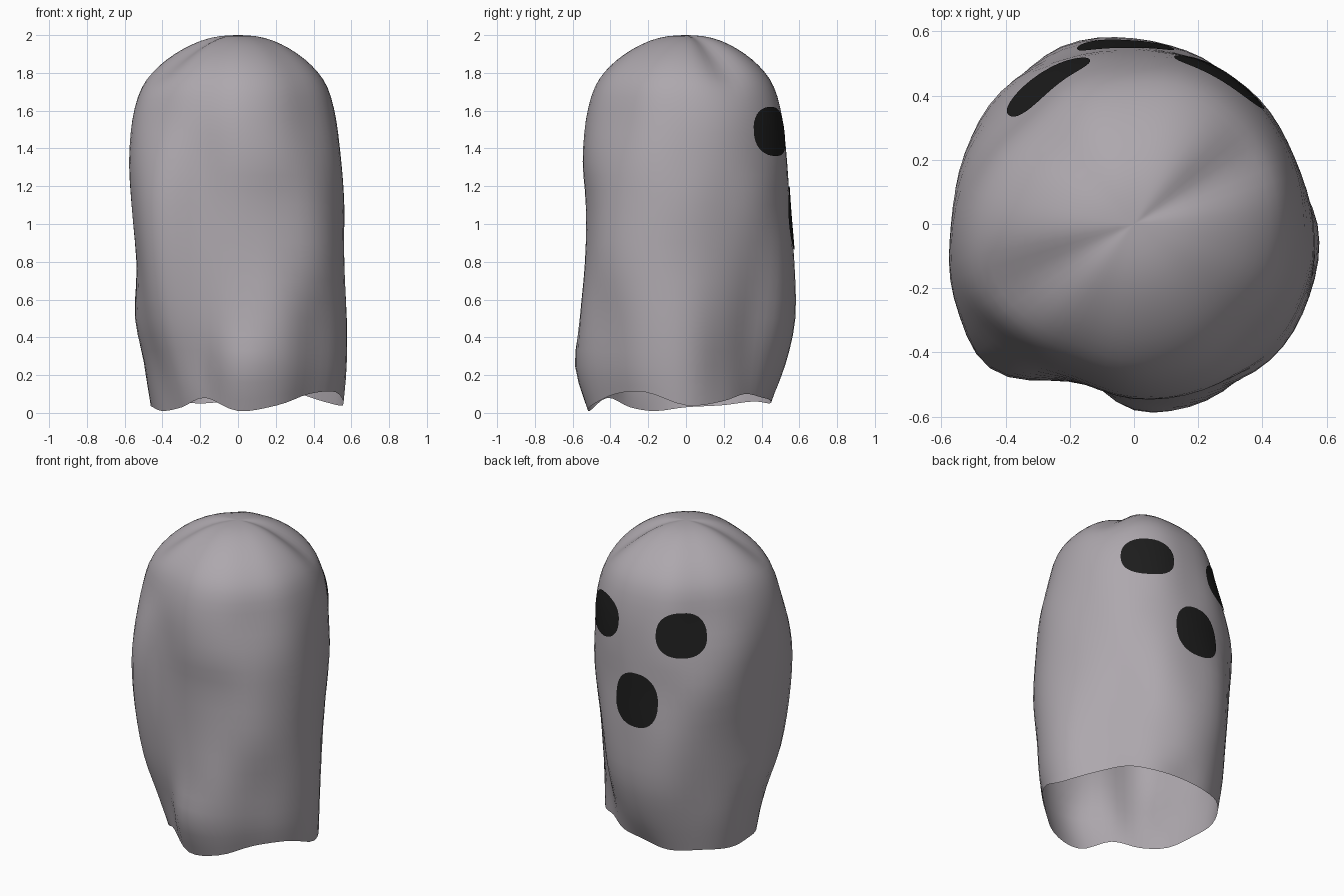
import bpy, bmesh, math

if "Cube" in bpy.data.objects:
    bpy.data.objects.remove(bpy.data.objects["Cube"])

# Radii every 22.5 degrees (from +x, counter-clockwise) at seven heights
RINGS = [
    (1.55, [.52, .525, .53, .53, .51, .51, .49, .52, .555, .575, .54, .51, .53, .53, .515, .525]),
    (1.33, [.545, .54, .545, .55, .535, .55, .55, .565, .57, .605, .605, .525, .545, .56, .565, .565]),
    (1.10, [.56, .54, .55, .55, .55, .565, .585, .57, .555, .60, .635, .53, .53, .55, .585, .58]),
    (0.80, [.555, .525, .52, .56, .57, .595, .57, .55, .535, .57, .62, .53, .53, .565, .60, .59]),
    (0.50, [.57, .51, .48, .54, .575, .59, .55, .54, .545, .54, .57, .51, .55, .59, .575, .59]),
    (0.25, [.57, .49, .45, .48, .52, .54, .53, .52, .49, .47, .49, .47, .58, .59, .56, .58]),
    (0.00, [.555, .49, .44, .44, .44, .48, .50, .49, .45, .43, .42, .45, .51, .54, .53, .56]),
]
# Hem height every 22.5 degrees
HEM = [.04, .06, .10, .08, .07, .05, .06, .04, .03, .01, .03, .08, .01, .04, .10, .11]
# Dome above the first ring: (height, share of its radius)
DOME = [(2.0, 0.0), (1.985, .27), (1.93, .52), (1.84, .75), (1.725, .91)]
ROWS = len(DOME) + len(RINGS)


def spline(p, f):
    """Catmull-Rom through four values."""
    a, b, c, d = p
    return b + .5 * f * (c - a + f * (2*a - 5*b + 4*c - d + f * (3*(b - c) + d - a)))


def around(values, deg):
    u = (deg % 360) / 22.5
    i = int(u)
    return spline([values[(i + k) % 16] for k in (-1, 0, 1, 2)], u - i)


def ring(i, deg):
    """Radius and height of control row i."""
    if i < 0:
        r, z = ring(-i, deg)
        return -r, z
    i = min(i, ROWS - 1)
    if i < len(DOME):
        z, share = DOME[i]
        # two soft grooves running down from the crown
        groove = sum(math.exp(-((deg % 360 - g) / 16) ** 2) for g in (30, 207))
        return share * around(RINGS[0][1], deg), z - .045 * groove * (0, .4, .9, 1, .5)[i]
    z, radii = RINGS[i - len(DOME)]
    if z == 0:
        z = around(HEM, deg)
    return around(radii, deg), z


def surface(v, deg):
    i = min(int(v), ROWS - 2)
    pts = [ring(i + k, deg) for k in (-1, 0, 1, 2)]
    return [spline([p[c] for p in pts], v - i) for c in (0, 1)]


def point(r, z, deg):
    a = math.radians(deg)
    return (r * math.cos(a), r * math.sin(a), z)


def at_height(z, deg, lift):
    """Point on the sheet at a given height, lifted outwards."""
    lo, hi = 0, ROWS - 1
    for _ in range(30):
        mid = (lo + hi) / 2
        if surface(mid, deg)[1] > z:
            lo = mid
        else:
            hi = mid
    return point(surface(lo, deg)[0] + lift, z, deg)


def polar_mesh(name, mat, centre, loops):
    """Fan from a centre point followed by quad loops."""
    bm = bmesh.new()
    c = bm.verts.new(centre)
    rows = [[bm.verts.new(p) for p in loop] for loop in loops]
    n = len(rows[0])
    for j in range(n):
        k = (j + 1) % n
        bm.faces.new((c, rows[0][j], rows[0][k]))
        for a, b in zip(rows, rows[1:]):
            bm.faces.new((a[j], b[j], b[k], a[k]))
    for f in bm.faces:
        f.smooth = True
    me = bpy.data.meshes.new(name)
    bm.to_mesh(me)
    bm.free()
    me.materials.append(mat)
    ob = bpy.data.objects.new(name, me)
    bpy.context.collection.objects.link(ob)


def material(name, colour):
    m = bpy.data.materials.new(name)
    m.diffuse_color = (*colour, 1)
    m.use_nodes = True
    m.node_tree.nodes["Principled BSDF"].inputs["Base Color"].default_value = m.diffuse_color
    return m


grey = material("pale_grey_cloth", (.42, .39, .42))
black = material("black", (.012, .012, .012))

# Draped sheet, open at the hem
SEG, SUB = 64, 3
polar_mesh("draped_sheet", grey, (0, 0, 2), [
    [point(*surface(s / SUB, j * 360 / SEG), j * 360 / SEG) for j in range(SEG)]
    for s in range(1, (ROWS - 1) * SUB + 1)])


# Black face patches on the back: centre angle, height, half angle, half height
def patch(name, deg, z, half_deg, half_z):
    def rounded(c):
        return math.copysign(abs(c) ** .85, c)

    def loop(q):
        ts = [math.tau * j / 36 for j in range(36)]
        return [at_height(z + q * half_z * rounded(math.sin(t)),
                          deg + q * half_deg * rounded(math.cos(t)), .005) for t in ts]
    polar_mesh(name, black, at_height(z, deg, .005), [loop(q / 5) for q in range(1, 6)])


patch("left_eye", 122, 1.48, 17, .135)
patch("right_eye", 59, 1.49, 17.5, .13)
patch("mouth", 92.5, 1.035, 15.5, .17)
